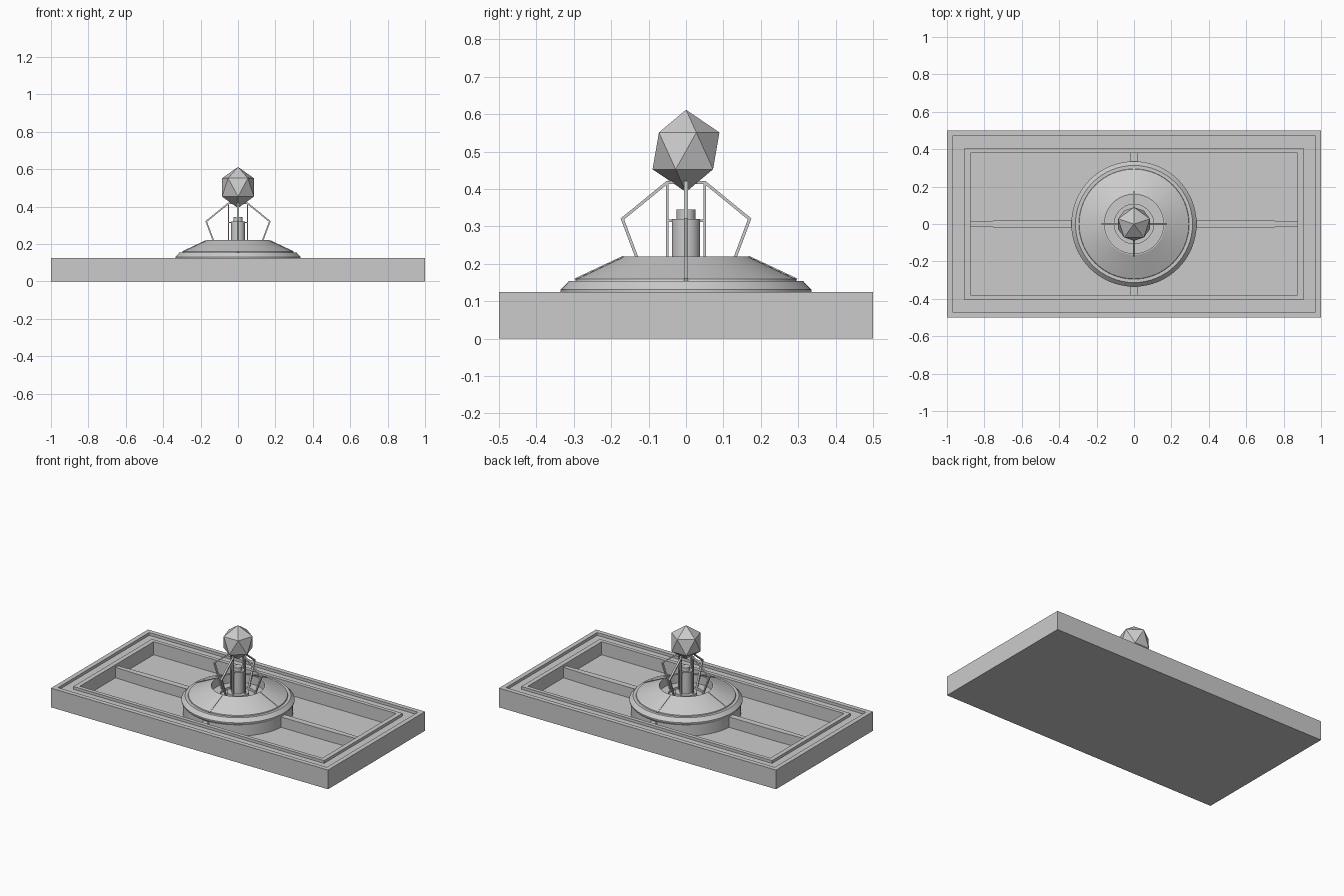
import bpy, bmesh, math
from mathutils import Vector, Matrix

if "Cube" in bpy.data.objects:
    bpy.data.objects.remove(bpy.data.objects["Cube"])

stone = bpy.data.materials.new("light grey")
stone.diffuse_color = (0.6, 0.6, 0.6, 1)
stone.use_nodes = True
stone.node_tree.nodes["Principled BSDF"].inputs["Base Color"].default_value = stone.diffuse_color


def finish(name, bm, smooth=False):
    bmesh.ops.recalc_face_normals(bm, faces=bm.faces[:])
    me = bpy.data.meshes.new(name)
    bm.to_mesh(me)
    bm.free()
    me.materials.append(stone)
    ob = bpy.data.objects.new(name, me)
    bpy.context.collection.objects.link(ob)
    if smooth:
        bpy.ops.object.select_all(action='DESELECT')
        ob.select_set(True)
        bpy.context.view_layer.objects.active = ob
        bpy.ops.object.shade_smooth_by_angle(angle=math.radians(25))
    return ob


def loft(name, rings, smooth=False):
    """Join closed rings of points and cap both ends."""
    bm = bmesh.new()
    loops = [[bm.verts.new(p) for p in r] for r in rings]
    n = len(loops[0])
    for a, b in zip(loops, loops[1:]):
        for i in range(n):
            j = (i + 1) % n
            bm.faces.new((a[i], a[j], b[j], b[i]))
    bm.faces.new(loops[0])
    bm.faces.new(loops[-1])
    return finish(name, bm, smooth)


def rect(hx, hy, z):
    return [(-hx, -hy, z), (hx, -hy, z), (hx, hy, z), (-hx, hy, z)]


def circle(r, z, n=64):
    return [(r * math.cos(2 * math.pi * i / n), r * math.sin(2 * math.pi * i / n), z)
            for i in range(n)]


def strip(name, path, thick, width, angle):
    """Mitred square bar along an (r, z) path, turned about z."""
    pts = [Vector(p) for p in path]
    dirs = [(b - a).normalized() for a, b in zip(pts, pts[1:])]
    rot = Matrix.Rotation(angle, 3, 'Z')
    rings = []
    for i, p in enumerate(pts):
        d0, d1 = dirs[max(i - 1, 0)], dirs[min(i, len(dirs) - 1)]
        n0, n1 = Vector((-d0.y, d0.x)), Vector((-d1.y, d1.x))
        m = (n0 + n1).normalized()
        m *= thick / 2 / m.dot(n0)
        a, b, w = p + m, p - m, width / 2
        rings.append([rot @ Vector(q) for q in ((a.x, -w, a.y), (a.x, w, a.y),
                                                (b.x, w, b.y), (b.x, -w, b.y))])
    return loft(name, rings)


# Rectangular basin with grooved rim
FLOOR = 0.04
loft("basin", [rect(1, .5, 0), rect(1, .5, .125), rect(.97, .47, .125),
               rect(.97, .47, .107), rect(.905, .405, .107), rect(.905, .405, .125),
               rect(.875, .38, .125), rect(.875, .38, FLOOR)])

# Dividers, narrowing toward the long ends
for s in (-1, 1):
    outline = [(.30, -.02), (.68, -.02), (.88, -.013), (.88, .013), (.68, .02), (.30, .02)]
    loft("long_divider", [[(s * x, y, z) for x, y in outline] for z in (FLOOR - .01, .108)])
    loft("short_divider", [[(x, s * y, z) for x, y in
                            ((-.018, .30), (.018, .30), (.018, .385), (-.018, .385))]
                           for z in (FLOOR - .01, .108)])

# Round drum with sloping top and open well
drum = [(.325, FLOOR - .01), (.325, .11), (.335, .125), (.335, .131), (.313, .154),
        (.295, .154), (.293, .16), (.165, .22), (.158, .22), (.158, .165),
        (.105, .165), (.105, .15)]
loft("drum", [circle(r, z) for r, z in drum], True)

# Central column with cap
column = [(.065, .14), (.065, .18), (.038, .18), (.038, .32), (.025, .32), (.025, .345)]
loft("column", [circle(r, z, 32) for r, z in column], True)

# Four sets of ribs, bent legs, inner posts and ties
for k in range(4):
    a = k * math.pi / 2
    strip("drum_rib", [(.296, .156), (.166, .217)], .01, .012, a)
    strip("bent_leg", [(.11, .16), (.170, .32), (.05, .418), (.005, .418)], .008, .012, a)
    strip("inner_post", [(.05, .15), (.05, .418)], .006, .010, a)
    strip("post_tie", [(.03, .315), (.05, .315)], .006, .008, a)

# Faceted crystal on top
bm = bmesh.new()
bmesh.ops.create_icosphere(bm, subdivisions=1, radius=1)
bm.transform(Matrix.Translation((0, 0, .502)) @ Matrix.Rotation(math.pi / 2, 4, 'Z')
             @ Matrix.Diagonal((.1, .1, .11, 1)))
finish("crystal", bm)
